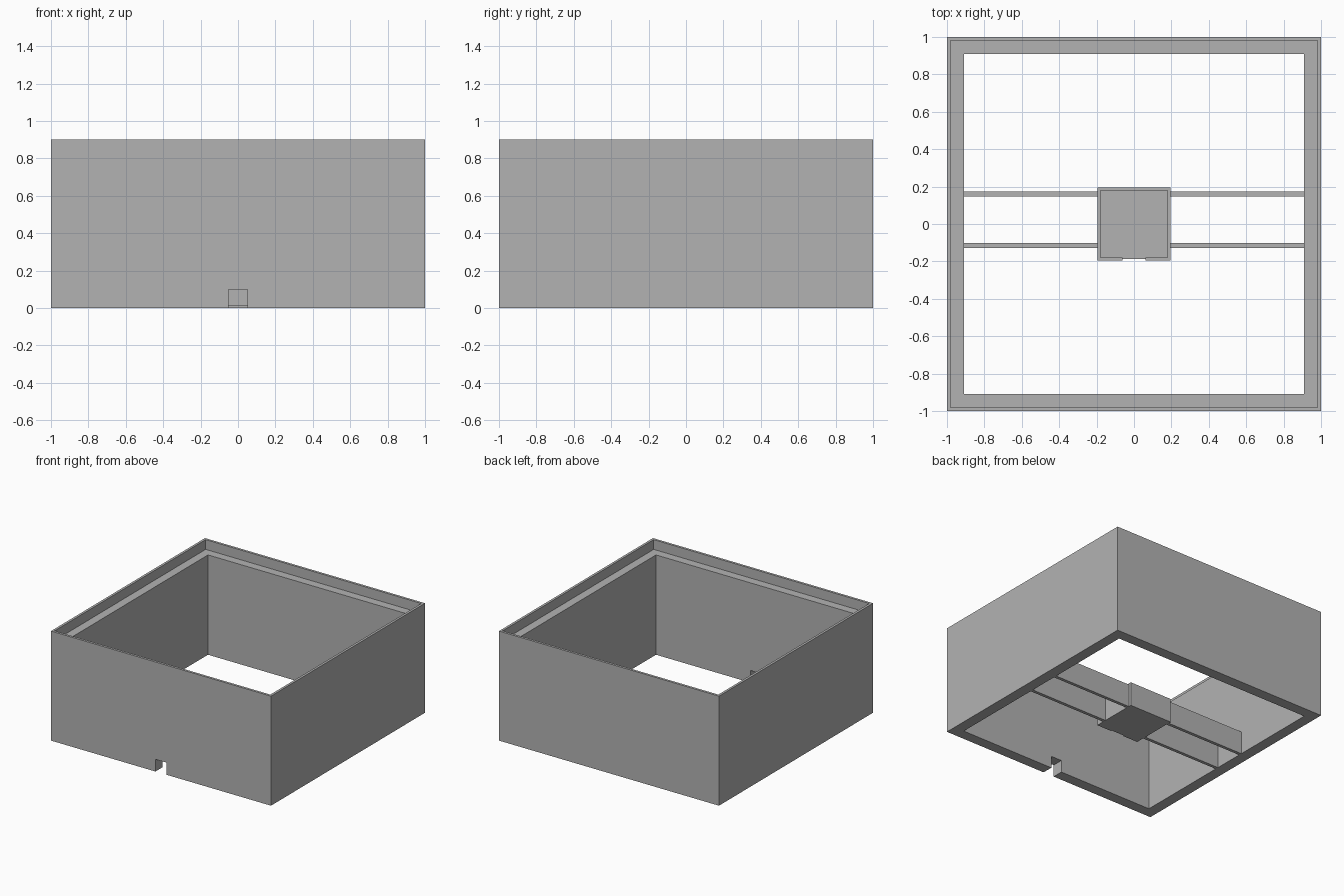
import bpy
import bmesh

cube = bpy.data.objects.get("Cube")
if cube:
    bpy.data.objects.remove(cube, do_unlink=True)

grey = bpy.data.materials.new("light_grey")
grey.use_nodes = True
colour = (0.45, 0.45, 0.45, 1)
grey.diffuse_color = colour
grey.node_tree.nodes["Principled BSDF"].inputs["Base Color"].default_value = colour


def add_object(name, bm):
    bmesh.ops.recalc_face_normals(bm, faces=bm.faces)
    mesh = bpy.data.meshes.new(name)
    bm.to_mesh(mesh)
    bm.free()
    mesh.materials.append(grey)
    obj = bpy.data.objects.new(name, mesh)
    bpy.context.collection.objects.link(obj)
    return obj


def box(name, low, high):
    bm = bmesh.new()
    bmesh.ops.create_cube(bm, size=1)
    for v in bm.verts:
        for i in range(3):
            v.co[i] = (low[i] + high[i]) / 2 + v.co[i] * (high[i] - low[i])
    return add_object(name, bm)


def square_ring(name, profile):
    """Sweep a closed (half width, height) profile around a square."""
    bm = bmesh.new()
    corners = [(-1, -1), (1, -1), (1, 1), (-1, 1)]
    rows = [[bm.verts.new((sx * r, sy * r, z)) for sx, sy in corners] for r, z in profile]
    for i, row in enumerate(rows):
        nxt = rows[(i + 1) % len(rows)]
        for j in range(4):
            k = (j + 1) % 4
            bm.faces.new((row[j], row[k], nxt[k], nxt[j]))
    return add_object(name, bm)


def cut(obj, cutter):
    cutter.hide_render = True
    cutter.hide_set(True)
    mod = obj.modifiers.new("cut", "BOOLEAN")
    mod.operation = "DIFFERENCE"
    mod.solver = "EXACT"
    mod.object = cutter


# Outer frame with a stepped ledge inside the rim
frame = square_ring("outer_frame", [(1, 0), (1, 0.9), (0.98, 0.9), (0.98, 0.82),
                                    (0.91, 0.82), (0.91, 0)])
cut(frame, box("cable_notch_cutter", (-0.05, -1.1, -0.1), (0.05, -0.8, 0.1)))

# Open tray in the middle, with a gap in its front wall
H, T, TOP, FLOOR = 0.196, 0.016, 0.2, 0.016
tray = square_ring("centre_tray", [(H, 0), (H, TOP), (H - T, TOP), (H - T, FLOOR),
                                   (0, FLOOR), (0, 0)])
bm = bmesh.new()
bm.from_mesh(tray.data)
bmesh.ops.remove_doubles(bm, verts=bm.verts, dist=0.0001)
bmesh.ops.dissolve_limit(bm, angle_limit=0.01, verts=bm.verts, edges=bm.edges)
bmesh.ops.recalc_face_normals(bm, faces=bm.faces)
bm.to_mesh(tray.data)
bm.free()
cut(tray, box("tray_gap_cutter", (-0.062, -0.3, FLOOR), (0.062, -0.17, 0.3)))
cut(tray, box("tray_sill_cutter", (-0.062, -0.3, -0.1), (0.062, -0.187, 0.1)))

# Support rails from the tray to the frame walls
for side, sign in (("left", 1), ("right", -1)):
    for place, y in (("back", 0.16), ("front", -0.114)):
        xs = sorted((sign * H, sign * 0.91))
        box(f"{place}_{side}_rail", (xs[0], y - 0.013, 0), (xs[1], y + 0.013, 0.19))
